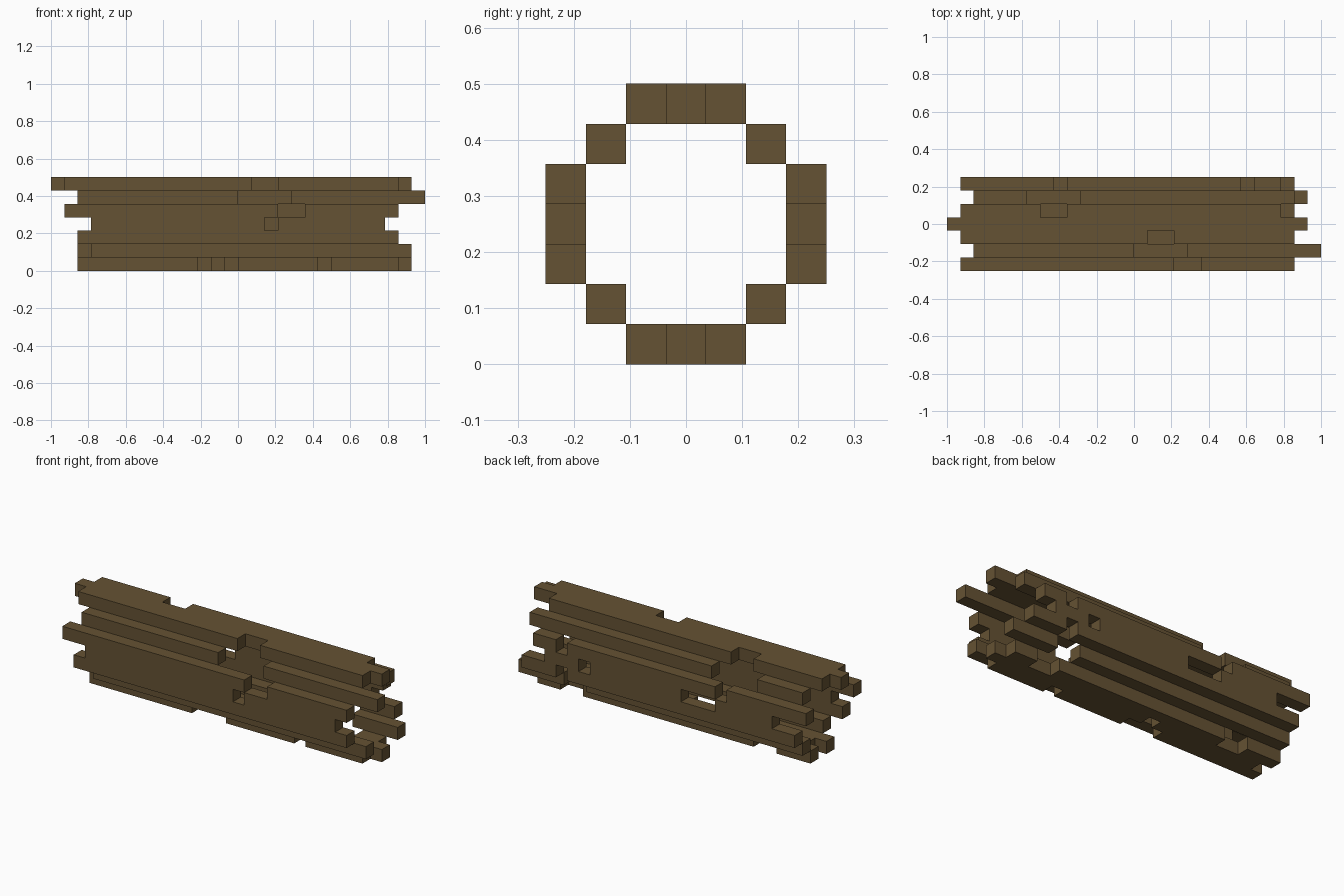
import bpy
import bmesh
from mathutils import Matrix, Vector

cube = bpy.data.objects.get("Cube")
if cube:
    bpy.data.objects.remove(cube, do_unlink=True)

UNIT = 2 / 28  # one block

bark = bpy.data.materials.new("brown_bark")
bark.use_nodes = True
color = (0.13, 0.084, 0.033, 1)
bark.diffuse_color = color
bark.node_tree.nodes["Principled BSDF"].inputs["Base Color"].default_value = color


def strip(name, row, layer, *spans):
    """A one-block-thick strip along x, broken into spans of blocks."""
    bm = bmesh.new()
    for start, end in spans:
        center = Vector(((start + end) / 2 - 14, row, layer + 0.5)) * UNIT
        size = Vector((end - start, 1, 1)) * UNIT
        bmesh.ops.create_cube(bm, size=1, matrix=Matrix.Translation(center) @ Matrix.Diagonal(size.to_4d()))
    mesh = bpy.data.meshes.new(name)
    bm.to_mesh(mesh)
    bm.free()
    mesh.materials.append(bark)
    bpy.context.collection.objects.link(bpy.data.objects.new(name, mesh))


# Top of the hollow log
strip("top_front_strip", -1, 6, (1, 15), (17, 26))
strip("top_middle_strip", 0, 6, (0, 27))
strip("top_back_strip", 1, 6, (1, 7), (9, 25))

# Upper corners
strip("upper_front_corner", -2, 5, (2, 14), (18, 28))
strip("upper_back_corner", 2, 5, (2, 6), (10, 26))

# Front wall
strip("front_upper_strip", -3, 4, (1, 17), (19, 26))
strip("front_middle_strip", -3, 3, (3, 16), (17, 25))
strip("front_lower_strip", -3, 2, (2, 26))

# Back wall
strip("back_upper_strip", 3, 4, (1, 8), (9, 22), (23, 25))
strip("back_middle_strip", 3, 3, (4, 9), (12, 20), (21, 24))
strip("back_lower_strip", 3, 2, (2, 22), (23, 26))

# Lower corners
strip("lower_front_corner", -2, 1, (3, 27))
strip("lower_back_corner", 2, 1, (2, 21), (23, 27))

# Bottom
strip("bottom_front_strip", -1, 0, (2, 11), (14, 20), (21, 26))
strip("bottom_middle_strip", 0, 0, (3, 12), (13, 27))
strip("bottom_back_strip", 1, 0, (2, 5), (7, 22), (24, 26))
